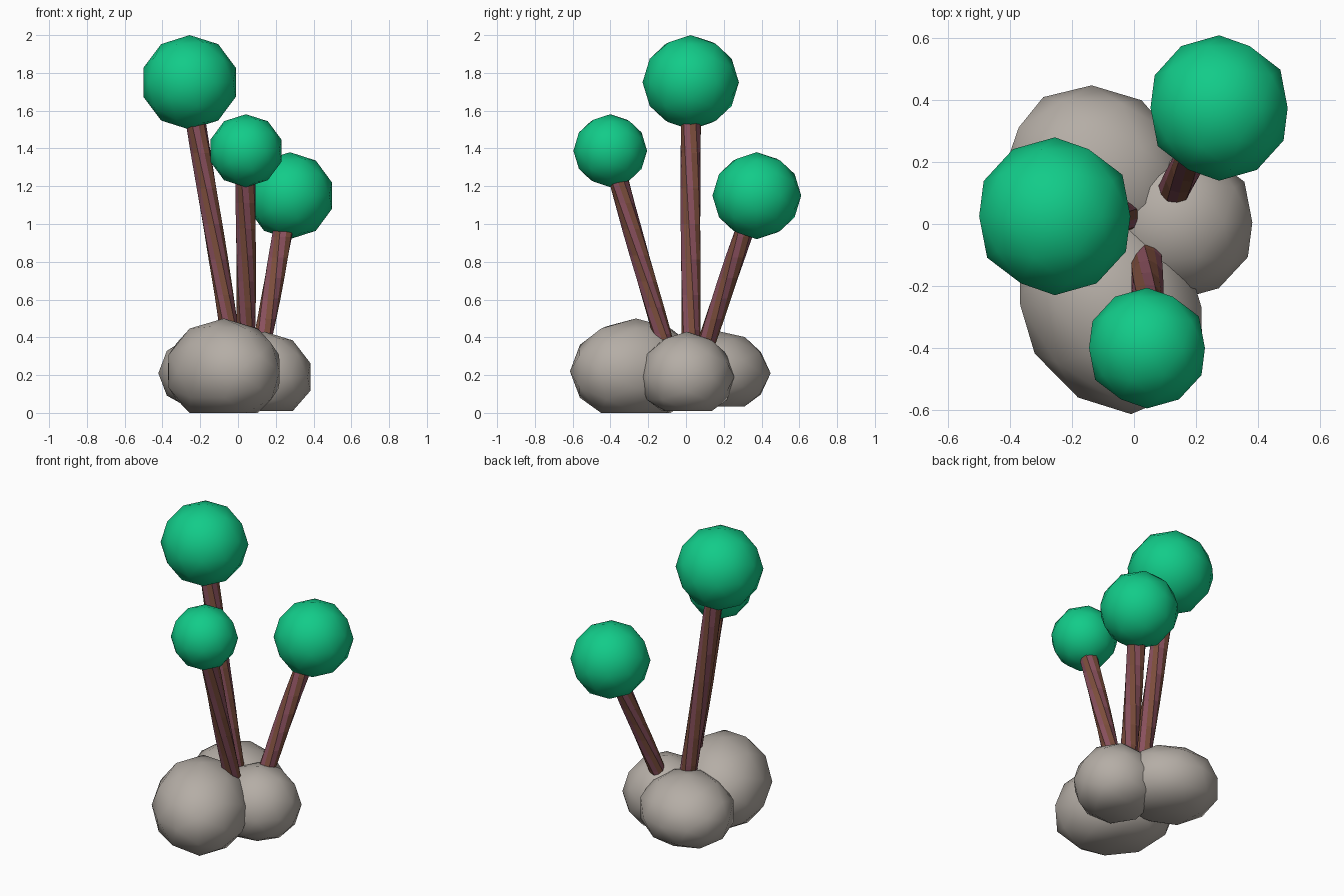
import bpy, bmesh
from math import pi, sin, cos, radians
from mathutils import Vector, Matrix

if "Cube" in bpy.data.objects:
    bpy.data.objects.remove(bpy.data.objects["Cube"])


def material(name, rgb):
    m = bpy.data.materials.new(name)
    m.diffuse_color = (*rgb, 1)
    m.use_nodes = True
    m.node_tree.nodes["Principled BSDF"].inputs["Base Color"].default_value = m.diffuse_color
    return m


STONE = material("stone", (0.46, 0.42, 0.38))
LEAF = material("leaf", (0.006, 0.6, 0.25))
BROWN = material("brown_bark", (0.2, 0.075, 0.045))
MAUVE = material("mauve_bark", (0.25, 0.08, 0.11))


def finish(bm, name, mats, smooth):
    me = bpy.data.meshes.new(name)
    bmesh.ops.recalc_face_normals(bm, faces=bm.faces)
    for f in bm.faces:
        f.smooth = smooth
    bm.to_mesh(me)
    bm.free()
    for m in mats:
        me.materials.append(m)
    ob = bpy.data.objects.new(name, me)
    bpy.context.collection.objects.link(ob)
    return ob


def ball(name, centre, radii, mat, turn=0, floor=None):
    """Low-poly icosphere, poles along y, stretched, turned and optionally flattened below."""
    bm = bmesh.new()
    bmesh.ops.create_icosphere(bm, subdivisions=2, radius=1,
                               matrix=Matrix.Rotation(pi / 2, 4, 'X'))
    m = (Matrix.Translation(centre) @ Matrix.Rotation(radians(turn), 4, 'Z')
         @ Matrix.Diagonal((*radii, 1)))
    bmesh.ops.transform(bm, matrix=m, verts=bm.verts)
    if floor is not None:
        for v in bm.verts:
            v.co.z = max(v.co.z, floor)
    return finish(bm, name, [mat], True)


def trunk(name, base, top, r0, r1, sides=10, rings=9, twist=1.6):
    """Twisted, slightly ridged prism with stripes in two bark colours."""
    bm = bmesh.new()
    base, top = Vector(base), Vector(top)
    rows = []
    for i in range(rings):
        t = i / (rings - 1)
        c, r = base.lerp(top, t), r0 + (r1 - r0) * t
        row = []
        for k in range(sides):
            a = 2 * pi * k / sides - twist * t
            rk = r * (1.0 if k % 2 else 0.94)
            row.append(bm.verts.new(c + Vector((rk * cos(a), rk * sin(a), 0))))
        rows.append(row)
    for lo, hi in zip(rows, rows[1:]):
        for k in range(sides):
            n = (k + 1) % sides
            f = bm.faces.new((lo[k], lo[n], hi[n], hi[k]))
            f.material_index = k % 2
    bm.faces.new(rows[0])
    bm.faces.new(rows[-1])
    return finish(bm, name, [BROWN, MAUVE], False)


# Boulders at the foot
ball("front_boulder", (-0.075, -0.265, 0.22), (0.37, 0.29, 0.28), STONE, -58, 0.0)
ball("back_boulder", (-0.12, 0.16, 0.21), (0.31, 0.28, 0.225), STONE, -31, 0.035)
ball("side_boulder", (0.14, 0.005, 0.19), (0.255, 0.25, 0.24), STONE, 0, 0.01)

# Trees: crown centre, crown radii, trunk foot
trees = {
    "tall": ((-0.256, 0.025, 1.75), (0.257, 0.255, 0.25), (-0.015, 0.025, 0.25)),
    "short": ((0.275, 0.375, 1.15), (0.233, 0.235, 0.23), (0.11, 0.075, 0.28)),
    "middle": ((0.042, -0.401, 1.388), (0.197, 0.195, 0.193), (0.042, -0.09, 0.28)),
}
for name, (crown, radii, foot) in trees.items():
    ball(name + "_crown", crown, radii, LEAF)
    trunk(name + "_trunk", foot, crown, 0.052, 0.056)
